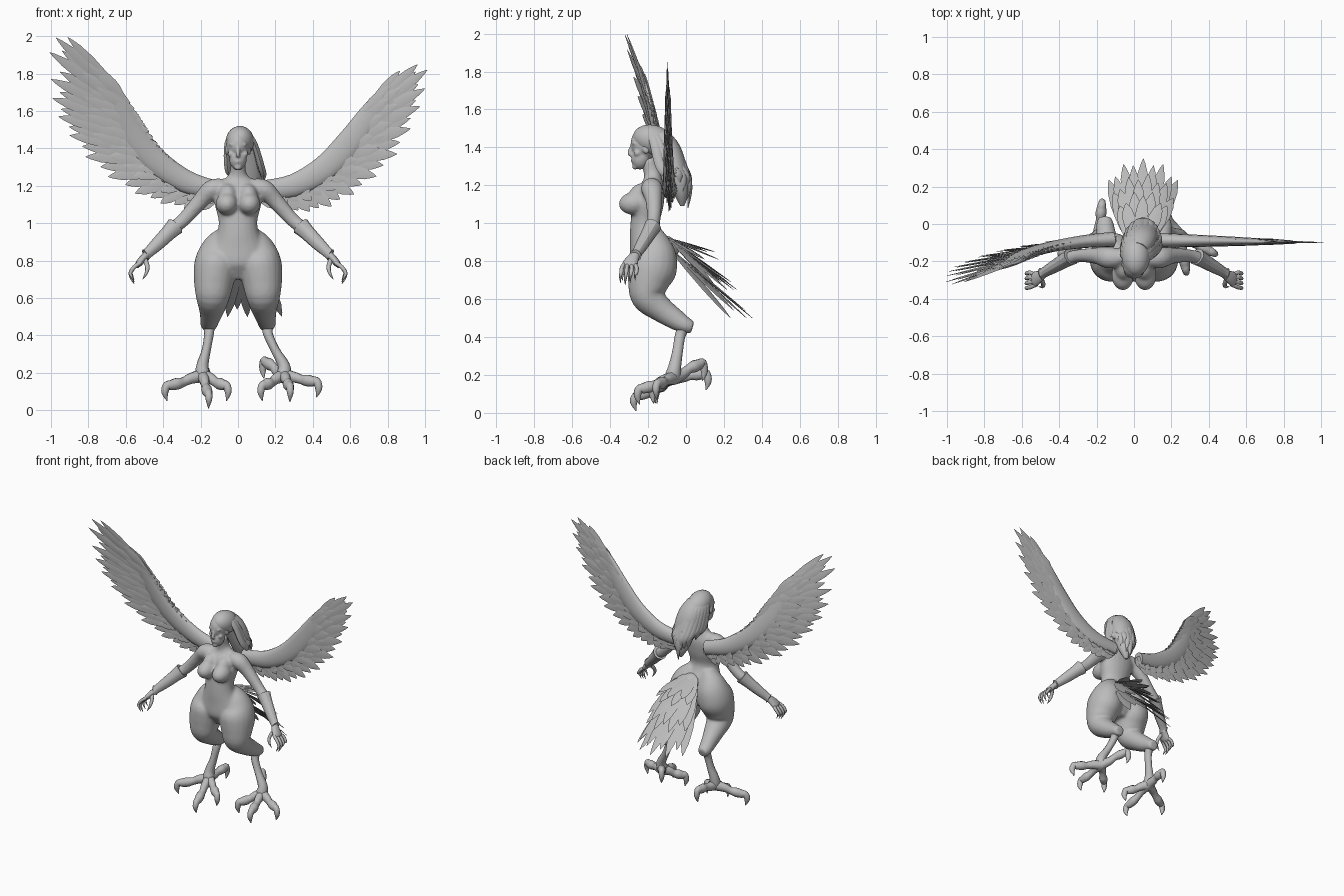
import bpy, bmesh, math
from mathutils import Vector, Matrix

if "Cube" in bpy.data.objects:
    bpy.data.objects.remove(bpy.data.objects["Cube"], do_unlink=True)

X, Y, Z = Vector((1, 0, 0)), Vector((0, 1, 0)), Vector((0, 0, 1))
grey = bpy.data.materials.new("stone grey")
grey.use_nodes = True
grey.diffuse_color = (0.5, 0.5, 0.5, 1)
grey.node_tree.nodes["Principled BSDF"].inputs["Base Color"].default_value = (0.5, 0.5, 0.5, 1)


def curve(pts, u):
    """Smooth spline through points of any dimension, u from 0 to 1."""
    n = len(pts) - 1
    i = min(int(u * n), n - 1)
    t = u * n - i
    a, b, c, d = (pts[min(max(k, 0), n)] for k in range(i - 1, i + 3))
    return [q + t / 2 * (r - p + t * (2 * p - 5 * q + 4 * r - s + t * (3 * (q - r) + s - p)))
            for p, q, r, s in zip(a, b, c, d)]


def skin(bm, rings):
    """Join rings of points into a closed tube."""
    rows = [[bm.verts.new(p) for p in ring] for ring in rings]
    n = len(rows[0])
    for a, b in zip(rows, rows[1:]):
        for i in range(n):
            bm.faces.new((a[i], a[(i + 1) % n], b[(i + 1) % n], b[i]))
    bm.faces.new(rows[0][::-1])
    bm.faces.new(rows[-1])


def tube(bm, pts, ref=X, sides=12, steps=4):
    """Elliptical tube; each point is x, y, z, radius along ref, other radius."""
    n = (len(pts) - 1) * steps
    samples = [curve(pts, i / n) for i in range(n + 1)]
    rings = []
    for i, s in enumerate(samples):
        tan = (Vector(samples[min(i + 1, n)][:3]) - Vector(samples[max(i - 1, 0)][:3])).normalized()
        u = (ref - tan * ref.dot(tan)).normalized()
        v = tan.cross(u)
        rings.append([Vector(s[:3]) + u * max(s[3], .002) * math.cos(a) + v * max(s[4], .002) * math.sin(a)
                      for a in (math.tau * k / sides for k in range(sides))])
    skin(bm, rings)


def ball(bm, centre, size, tilt=0):
    m = Matrix.Translation(centre) @ Matrix.Rotation(tilt, 4, 'X') @ Matrix.Diagonal((*size, 1))
    bmesh.ops.create_uvsphere(bm, u_segments=24, v_segments=16, radius=1, matrix=m)


def feather(bm, root, tip, width, normal):
    """Thin pointed blade with a raised quill."""
    root, tip = Vector(root), Vector(tip)
    side = (tip - root).cross(normal).normalized()
    up = side.cross(tip - root).normalized()
    rings = []
    for t, w in ((0, .35), (.3, .85), (.6, 1), (.82, .72), (.94, .32), (1, .03)):
        p, h = root.lerp(tip, t), side * width * w / 2
        r = up * (.001 + .005 * w * (1 - t * .5))
        rings.append([p - h, p + r, p + h, p - r])
    skin(bm, rings)


def finish(name, bm, voxel=0, smooth=40):
    bmesh.ops.recalc_face_normals(bm, faces=bm.faces)
    me = bpy.data.meshes.new(name)
    bm.to_mesh(me)
    bm.free()
    me.materials.append(grey)
    ob = bpy.data.objects.new(name, me)
    bpy.context.collection.objects.link(ob)
    if voxel:
        mod = ob.modifiers.new("fuse", 'REMESH')
        mod.mode, mod.voxel_size, mod.use_smooth_shade = 'VOXEL', voxel, True
        mod = ob.modifiers.new("soften", 'SMOOTH')
        mod.factor, mod.iterations = .5, 10
    else:
        bpy.ops.object.select_all(action='DESELECT')
        ob.select_set(True)
        bpy.context.view_layer.objects.active = ob
        bpy.ops.object.shade_smooth_by_angle(angle=math.radians(smooth))


def flip(s, pts):
    return [(s * p[0], *p[1:]) for p in pts]


# Torso, thighs and upper arms fused into one body
bm = bmesh.new()
tube(bm, [(0, -.18, .7, .06, .06), (0, -.18, .78, .17, .11), (0, -.19, .86, .165, .108),
          (0, -.21, .94, .117, .088), (0, -.215, 1.01, .104, .077), (0, -.2, 1.1, .125, .082),
          (0, -.18, 1.18, .13, .07), (0, -.175, 1.23, .08, .05), (0, -.18, 1.27, .045, .044),
          (0, -.2, 1.34, .04, .042)], sides=20)
for s in (-1, 1):
    ball(bm, (s * .06, -.275, 1.105), (.06, .08, .06), .1)
    ball(bm, (s * .055, -.235, 1.15), (.05, .07, .06), .5)
    tube(bm, flip(s, [(.06, -.18, .96, .04, .05), (.083, -.17, .9, .085, .085), (.105, -.165, .83, .11, .117),
                      (.12, -.18, .76, .117, .132), (.13, -.2, .68, .106, .108), (.135, -.2, .61, .092, .088),
                      (.14, -.13, .545, .07, .068), (.15, -.05, .49, .053, .055), (.155, .0, .462, .047, .043),
                      (.155, .035, .45, .035, .035)]), sides=20)
    tube(bm, flip(s, [(.08, -.18, 1.19, .05, .05), (.14, -.18, 1.18, .058, .054), (.2, -.17, 1.12, .045, .045),
                      (.29, -.17, 1.02, .036, .038), (.36, -.19, .96, .036, .036), (.48, -.26, .84, .022, .024)]),
         ref=Y)
finish("body", bm, .009)

# Head with jaw, brow, nose and lips
bm = bmesh.new()
ball(bm, (0, -.215, 1.42), (.062, .077, .085))
ball(bm, (0, -.238, 1.345), (.047, .05, .062), -.2)
tube(bm, [(0, -.275, 1.425, .009, .012), (0, -.292, 1.38, .011, .015), (0, -.294, 1.364, .014, .013),
          (0, -.28, 1.355, .006, .006)])
ball(bm, (0, -.281, 1.33), (.02, .01, .01))
ball(bm, (0, -.268, 1.298), (.02, .017, .015))
for s in (-1, 1):
    ball(bm, (s * .026, -.274, 1.42), (.022, .012, .007))
    ball(bm, (s * .036, -.256, 1.37), (.019, .02, .018))
    ball(bm, (s * .062, -.21, 1.39), (.008, .018, .026))
finish("head", bm, .005)

# Hair: swept-back cap plus tapered locks falling down the back
bm = bmesh.new()
ball(bm, (.01, -.172, 1.437), (.076, .11, .08), -.3)
tube(bm, [(.015, -.14, 1.46, .06, .05), (.03, -.09, 1.38, .085, .065), (.05, -.05, 1.26, .08, .06),
          (.055, -.025, 1.16, .055, .04), (.055, -.02, 1.09, .01, .01)])
for i in range(13):
    a = -1.5 + i * .25
    sa, ca = math.sin(a), math.cos(a)
    low = 1.08 + .13 * abs(sa) + .02 * (i % 3)
    tube(bm, [(.01 + .03 * sa, -.19 + .04 * ca, 1.495, .02, .012),
              (.015 + .07 * sa, -.17 + .1 * ca, 1.43, .03, .018),
              (.035 + .09 * sa, -.14 + .13 * ca, 1.3, .03, .02),
              (.05 + .085 * sa, -.1 + .12 * ca, (low + 1.3) / 2, .024, .016),
              (.055 + .075 * sa, -.09 + .1 * ca, low, .003, .003)],
         ref=Vector((ca, -sa, 0)), sides=6)
finish("hair", bm, smooth=50)

# Bracers and clawed hands
for s, side in ((1, "left"), (-1, "right")):
    bm = bmesh.new()
    tube(bm, flip(s, [(.335, -.175, .985, .046, .05), (.37, -.195, .95, .04, .042), (.43, -.23, .89, .034, .036),
                      (.485, -.262, .838, .027, .028), (.495, -.267, .83, .033, .034)]), ref=Y, steps=3)
    feather(bm, (s * .39, -.2, .965), (s * .335, -.165, 1.015), .05, Vector((s, 0, 1)))
    finish(side + "_bracer", bm, smooth=30)
    bm = bmesh.new()
    tube(bm, flip(s, [(.48, -.26, .84, .022, .02), (.505, -.28, .815, .032, .02), (.53, -.295, .785, .04, .018),
                      (.54, -.3, .77, .03, .012)]), ref=Y)
    for k in range(4):
        y = -.338 + .026 * k
        drop = .012 * abs(k - 1)
        tube(bm, flip(s, [(.52, y * .6 - .12, .79, .011, .012), (.555, y, .765, .011, .011),
                          (.575, y - .004, .735, .01, .01), (.57, y - .008, .705 + drop, .007, .007),
                          (.555, y - .008, .675 + drop, .001, .001)]), ref=Y, sides=8)
    tube(bm, flip(s, [(.5, -.29, .81, .014, .014), (.485, -.32, .77, .012, .012), (.49, -.335, .735, .009, .009),
                      (.51, -.335, .7, .001, .001)]), ref=Y, sides=8)
    finish(side + "_hand", bm, smooth=60)

# Bird feet: shank and four knuckled toes, each hooking down to its claw tip
feet = {"left": ((.16, .2, .245), [(.12, -.18, .05), (.28, -.26, .045), (.435, -.16, .07), (.13, .1, .17)]),
        "right": ((-.155, -.17, -.19), [(-.395, -.16, .05), (-.155, -.28, .01), (-.05, -.17, .05), (-.17, .12, .12)])}
for side, ((x0, x1, x2), claws) in feet.items():
    bm = bmesh.new()
    tube(bm, [(x0, -.005, .46, .032, .034), (x0, -.03, .41, .026, .028), (x1, -.045, .32, .024, .028),
              (x2, -.06, .24, .032, .034), (x2, -.07, .19, .038, .04), (x2, -.075, .15, .015, .015)])
    heart = Vector((x2, -.065, .185))
    for tip in claws:
        tip = Vector(tip)
        flat = Vector((tip.x - heart.x, tip.y - heart.y, 0))
        knuckle = tip.z + .085
        pts = [(*(heart + flat * t + Z * (knuckle - heart.z) * f), r, r * 1.1)
               for t, f, r in ((0, 0, .034), (.3, .3, .027), (.48, .65, .023), (.65, .85, .029),
                               (.8, 1, .026), (.93, 1.1, .021))]
        pts.append((*(tip - flat * .02 + Z * .045), .017, .019))
        pts.append((*(tip - flat * .08), .002, .002))
        tube(bm, pts, ref=flat.cross(Z).normalized(), sides=10)
    finish(side + "_foot", bm, smooth=60)

# Wings: fleshy leading arm, long flight feathers and two layers of coverts
wings = {
    "left": (1, lambda x, z: -.085 - .015 * x,
             [(.1, 1.19), (.3, 1.25), (.46, 1.36), (.6, 1.51), (.69, 1.61)],
             [(.19, 1.08), (.33, 1.06), (.5, 1.09), (.68, 1.2), (.85, 1.37), (.95, 1.57), (1, 1.72), (1, 1.85),
              (.865, 1.815)]),
    "right": (-1, lambda x, z: -.08 - .25 * max(.5 * x + .62 * (z - 1.2), 0) ** 1.5,
              [(.1, 1.19), (.27, 1.27), (.42, 1.4), (.53, 1.56), (.62, 1.69)],
              [(.19, 1.07), (.35, 1.09), (.55, 1.16), (.76, 1.3), (.9, 1.47), (.98, 1.62), (1, 1.77), (1, 1.97),
               (.91, 1.995)])}
for side, (s, depth, lead, trail) in wings.items():
    def place(u, t, off=0):
        p = Vector(curve(lead, u)).lerp(Vector(curve(trail, u)), t)
        return Vector((s * p.x, depth(p.x, p.y) + off, p.y))
    bm = bmesh.new()
    for count, reach, width, offs in ((25, 1, .08, (0,)), (20, .7, .08, (-.012, .012)), (18, .5, .085, (-.02, .02))):
        for i in range(count):
            u = i / (count - 1)
            outer = max(u - .6, 0)
            # every second feather is shorter, more so toward the wing tip
            t = reach * (1 - (.06 + .3 * outer) * (i % 2)) * (1 - .5 * outer * (reach < 1))
            for off in offs:
                feather(bm, place(u, 0, off * .6), place(u, t, off * (1 - .6 * u) + .004 * (i % 2)),
                        width * (.8 + .2 * math.sin(math.pi * u) - .4 * outer), Y)
    finish(side + "_wing_feathers", bm, smooth=25)
    bm = bmesh.new()
    shape = [(0, .12, .04, .05), (.2, .2, .034, .062), (.4, .2, .028, .07), (.6, .2, .022, .07),
             (.8, .2, .016, .055), (.96, .22, .008, .03), (1, .4, .002, .004)]
    tube(bm, [(*place(u, t), w, h) for u, t, w, h in shape], ref=Y, sides=14)
    finish(side + "_wing_arm", bm, smooth=60)

# Tail: three fanned layers of feathers
bm = bmesh.new()
for count, spread, back, far, low, width in ((9, .22, .1, .25, .5, .075), (8, .19, .05, .22, .65, .075),
                                             (7, .15, .0, .18, .81, .07)):
    for i in range(count):
        a = -1 + 2 * i / (count - 1)
        tip = (.05 + spread * math.sin(a), back + far * math.cos(a) - .03 * (i % 2), low + .04 * (i % 2))
        feather(bm, (.03 + .05 * a, -.09, .87 + .05 * (low > .6)), tip, width, Vector((.3 * a, .6, .75)))
ball(bm, (.03, -.1, .88), (.07, .07, .05), -.6)
finish("tail", bm, smooth=25)
